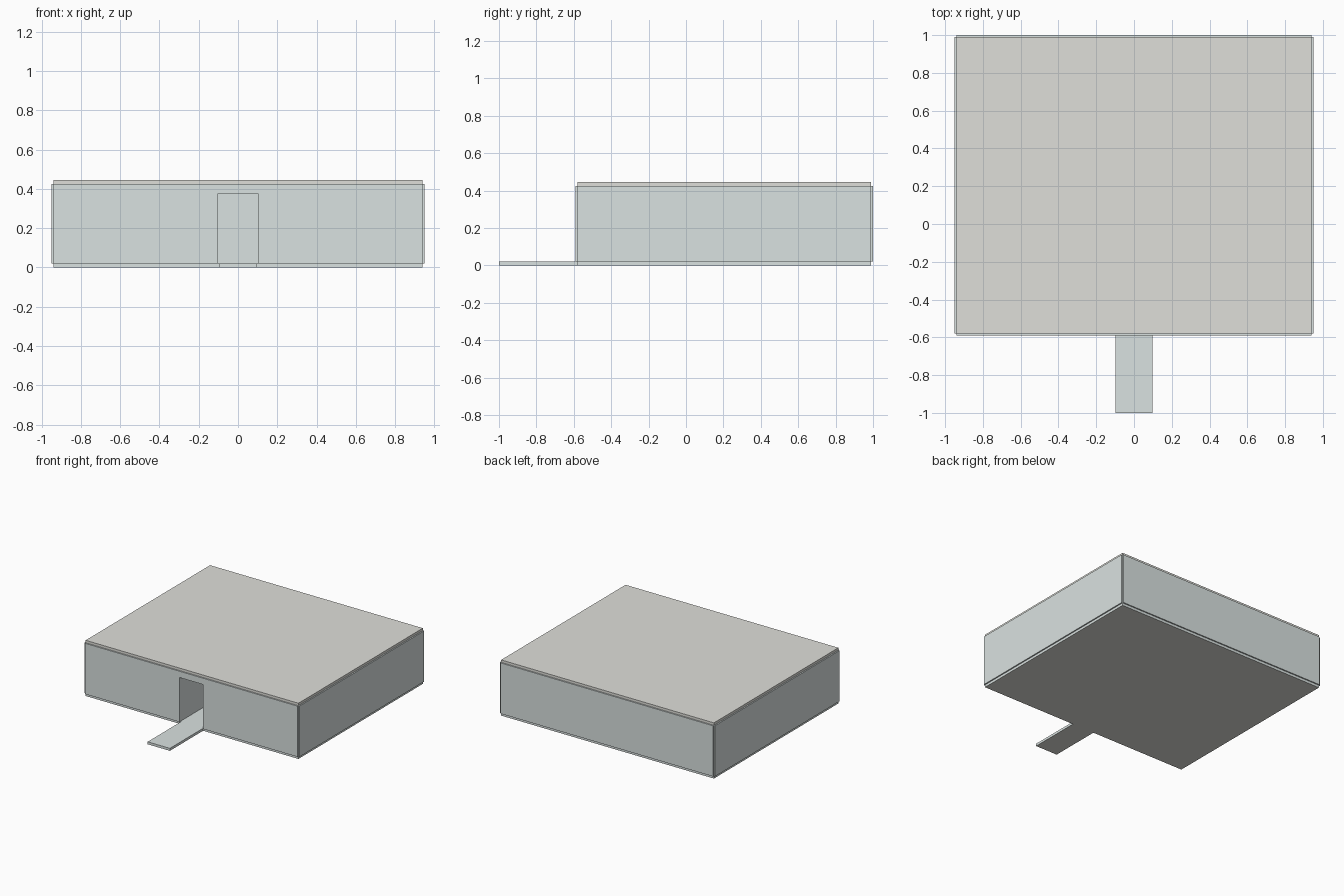
import bpy

if "Cube" in bpy.data.objects:
    bpy.data.objects.remove(bpy.data.objects["Cube"])

# Half width, front/back of the inner room, panel heights
W, Y0, Y1 = 0.94, -0.58, 0.99
FLOOR, CEIL, TOP = 0.02, 0.425, 0.445
T = 0.01                      # wall panels sit just outside the room outline
DOOR, DOOR_TOP = 0.105, 0.375
PASSAGE_END = -0.15


def material(name, rgb):
    m = bpy.data.materials.new(name)
    m.diffuse_color = (*rgb, 1)
    m.use_nodes = True
    m.node_tree.nodes["Principled BSDF"].inputs["Base Color"].default_value = m.diffuse_color
    return m


wall_mat = material("pale_green_grey", (0.70, 0.76, 0.75))
roof_mat = material("warm_grey", (0.74, 0.74, 0.70))


def box(name, x, y, z, mat):
    bpy.ops.mesh.primitive_cube_add(size=1)
    o = bpy.context.object
    o.name = name
    o.scale = (x[1] - x[0], y[1] - y[0], z[1] - z[0])
    o.location = (sum(x) / 2, sum(y) / 2, sum(z) / 2)
    bpy.ops.object.transform_apply(location=True, rotation=True, scale=True)
    o.data.materials.append(mat)
    return o


def prism(name, outline, z0, z1, mat):
    n = len(outline)
    verts = [(x, y, z) for z in (z0, z1) for x, y in outline]
    faces = [list(range(n))[::-1], list(range(n, 2 * n))]
    faces += [(i, (i + 1) % n, n + (i + 1) % n, n + i) for i in range(n)]
    me = bpy.data.meshes.new(name)
    me.from_pydata(verts, [], faces)
    o = bpy.data.objects.new(name, me)
    bpy.context.collection.objects.link(o)
    me.materials.append(mat)
    return o


# Floor slab with the entry walkway as one outline; underside takes the roof colour
p = 0.098
floor = prism("floor", [(-W, Y0), (-p, Y0), (-p, -1), (p, -1), (p, Y0),
                        (W, Y0), (W, Y1), (-W, Y1)], 0, FLOOR, wall_mat)
floor.data.materials.append(roof_mat)
floor.data.polygons[0].material_index = 1

# Roof slab
box("roof", (-W, W), (Y0, Y1), (CEIL, TOP), roof_mat)

# Back wall, side walls, front wall halves and passage walls
box("back_wall", (-W, W), (Y1, Y1 + T), (FLOOR, CEIL), wall_mat)
for side, s in (("left", -1), ("right", 1)):
    def span(a, b):
        return tuple(sorted((s * a, s * b)))
    box(side + "_wall", span(W, W + T), (Y0, Y1), (FLOOR, CEIL), wall_mat)
    box(side + "_front_wall", span(DOOR, W), (Y0 - T, Y0), (FLOOR, CEIL), wall_mat)
    box(side + "_passage_wall", span(DOOR, DOOR + T), (Y0, PASSAGE_END),
        (FLOOR, CEIL), wall_mat)

# Lintel over the doorway and passage ceiling
box("door_lintel", (-DOOR, DOOR), (Y0 - T, Y0), (DOOR_TOP, CEIL), wall_mat)
box("passage_ceiling", (-DOOR, DOOR), (Y0, PASSAGE_END), (DOOR_TOP, CEIL), wall_mat)
